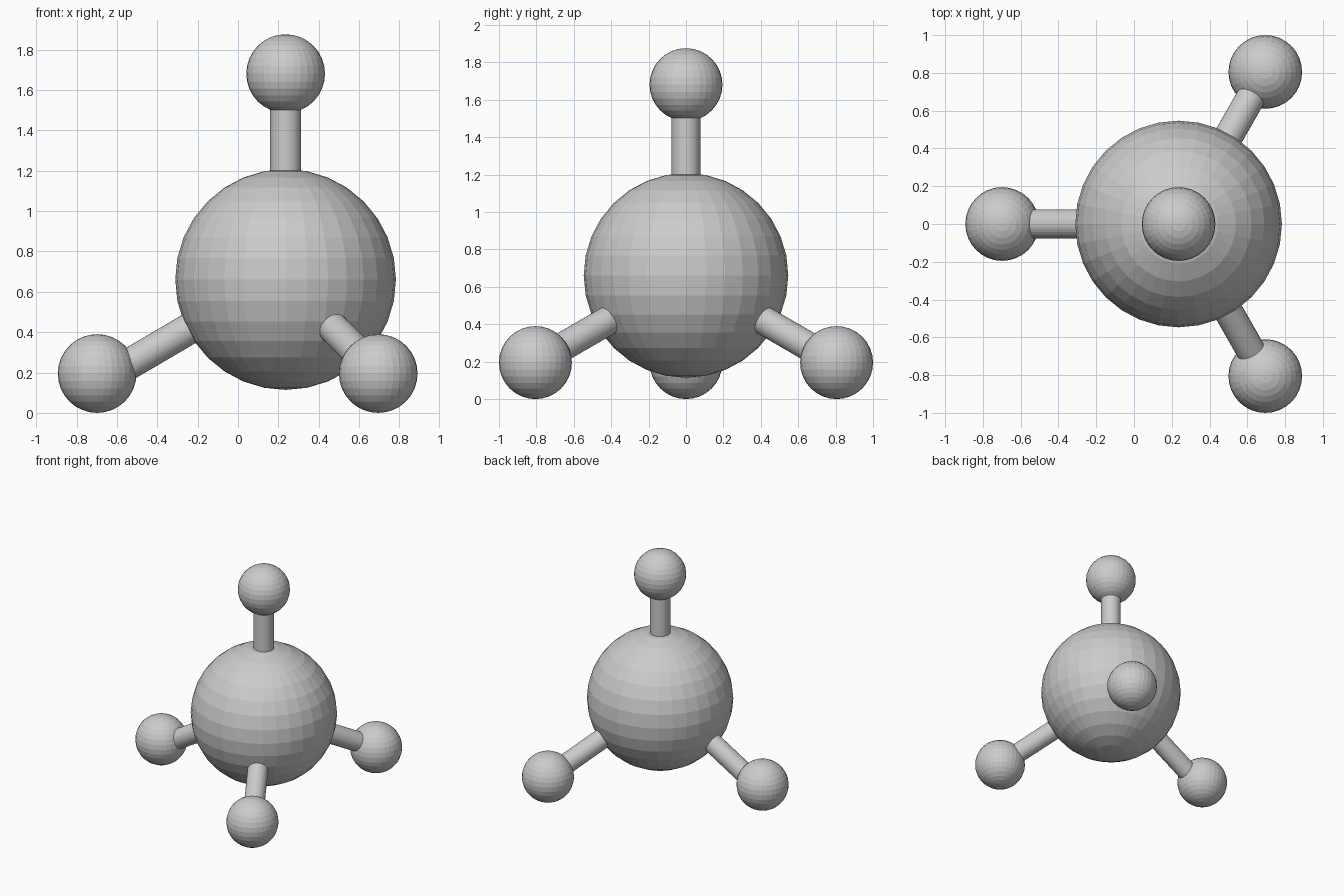
import bpy
from mathutils import Vector

if "Cube" in bpy.data.objects:
    bpy.data.objects.remove(bpy.data.objects["Cube"])


def ball(name, loc, radius):
    bpy.ops.mesh.primitive_uv_sphere_add(segments=32, ring_count=16,
                                         radius=radius, location=loc)
    bpy.context.object.name = name


def rod(name, start, end, radius=0.077):
    a, b = Vector(start), Vector(end)
    d = b - a
    bpy.ops.mesh.primitive_cylinder_add(
        vertices=32, radius=radius, depth=d.length, location=(a + b) / 2,
        rotation=d.to_track_quat('Z', 'Y').to_euler())
    bpy.context.object.name = name


# Large central ball
core = (0.236, 0, 0.661)
ball("central_ball", core, 0.547)

# Small outer balls with their rods
outer = {
    "top": (0.236, 0, 1.681),
    "left": (-0.698, 0, 0.195),
    "front": (0.695, -0.805, 0.195),
    "back": (0.695, 0.805, 0.195),
}
for key, pos in outer.items():
    ball(key + "_ball", pos, 0.195)
    if key == "left":
        # this rod is a little steeper than the line between the balls
        rod("left_rod", (-0.62, 0, 0.195), (0.1, 0, 0.617))
    else:
        rod(key + "_rod", core, Vector(pos).lerp(Vector(core), 0.06))
